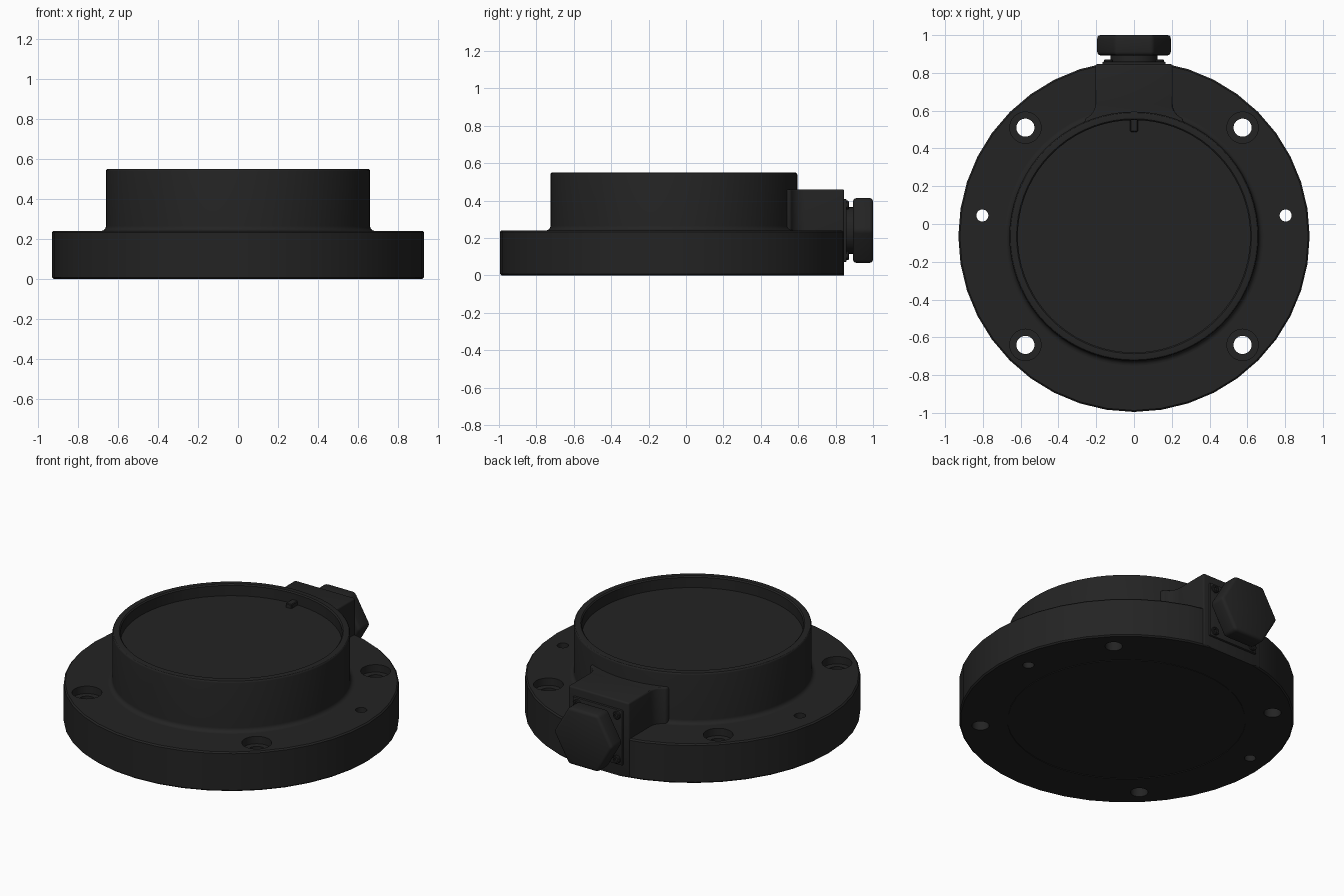
import bpy, bmesh, math
from mathutils import Matrix, Vector

if "Cube" in bpy.data.objects:
    bpy.data.objects.remove(bpy.data.objects["Cube"])

CY = -0.065      # centre of the round body
PORT_Z = 0.24    # height of the cable port axis
BACK = 0.845     # flat rear face

black = bpy.data.materials.new("matte black")
black.use_nodes = True
black.diffuse_color = (0.017, 0.017, 0.017, 1)
black.node_tree.nodes["Principled BSDF"].inputs["Base Color"].default_value = black.diffuse_color


def make(name, bm):
    bmesh.ops.recalc_face_normals(bm, faces=bm.faces)
    mesh = bpy.data.meshes.new(name)
    bm.to_mesh(mesh)
    bm.free()
    mesh.materials.append(black)
    obj = bpy.data.objects.new(name, mesh)
    bpy.context.collection.objects.link(obj)
    return obj


def lathe(name, profile, steps, location, to_back=False):
    """Revolve (radius, height) points; to_back lays the axis along +y."""
    bm = bmesh.new()
    verts = [bm.verts.new((0, -r, z)) for r, z in profile]
    edges = [bm.edges.new(pair) for pair in zip(verts, verts[1:])]
    bmesh.ops.spin(bm, geom=verts + edges, axis=(0, 0, 1), cent=(0, 0, 0),
                   angle=math.tau, steps=steps)
    bmesh.ops.remove_doubles(bm, verts=bm.verts, dist=0.0001)
    if to_back:
        bm.transform(Matrix.Rotation(-math.pi / 2, 4, 'X'))
    bm.transform(Matrix.Translation(location))
    return make(name, bm)


def box(name, low, high):
    bm = bmesh.new()
    low, high = Vector(low), Vector(high)
    bmesh.ops.create_cube(bm, size=1)
    bm.transform(Matrix.Translation((low + high) / 2) @ Matrix.Diagonal((high - low).to_4d()))
    return make(name, bm)


def apply(obj, mod):
    bpy.context.view_layer.objects.active = obj
    bpy.ops.object.modifier_apply(modifier=mod.name)


def bevel(obj, width, segments=2):
    mod = obj.modifiers.new("round edges", 'BEVEL')
    mod.width, mod.segments = width, segments
    mod.limit_method, mod.angle_limit = 'ANGLE', math.radians(35)
    apply(obj, mod)


def cut(obj, cutter):
    mod = obj.modifiers.new("cut", 'BOOLEAN')
    mod.operation, mod.solver, mod.object = 'DIFFERENCE', 'EXACT', cutter
    apply(obj, mod)
    bpy.data.objects.remove(cutter)


def arc(cx, cy, radius, start, end, n=6):
    angles = [math.radians(start + (end - start) * i / n) for i in range(n + 1)]
    return [(cx + radius * math.cos(a), cy + radius * math.sin(a)) for a in angles]


# Flange with a fine seam groove underneath
flange = lathe("flange",
               [(0, 0), (0.657, 0), (0.657, 0.004), (0.663, 0.004), (0.663, 0),
                (0.922, 0), (0.93, 0.008), (0.93, 0.232), (0.922, 0.24), (0, 0.24)],
               40, (0, CY, 0))

# Flat rear face and mounting holes
cut(flange, box("rear_cutter", (-0.6, BACK, -0.1), (0.6, 1.2, 0.5)))
for side in (-1, 1):
    for dy in (-0.575, 0.575):
        cut(flange, lathe("bolt_cutter",
                          [(0, -0.1), (0.048, -0.1), (0.048, 0.195), (0.083, 0.195),
                           (0.083, 0.4), (0, 0.4)], 32, (side * 0.575, CY + dy, 0)))
    cut(flange, lathe("pin_cutter", [(0, -0.1), (0.032, -0.1), (0.032, 0.4), (0, 0.4)],
                      24, (side * 0.803, 0.045, 0)))

# Raised barrel with base fillet, rounded rim and recessed top
fillet = arc(0.685, 0.265, 0.025, 270, 180)
rim = arc(0.648, 0.538, 0.012, 0, 90, 3)
barrel = lathe("barrel",
               [(0, 0.1), (0.6, 0.1), (0.6, 0.22), (0.685, 0.235)] + fillet + rim +
               [(0.622, 0.55), (0.615, 0.543), (0.615, 0.48), (0, 0.48)],
               72, (0, CY, 0))

# Locating key on the recess floor
key = box("locating_key", (-0.02, 0.488, 0.47), (0.02, 0.56, 0.505))
bevel(key, 0.004, 1)

# Cable housing that flares into the barrel
flare = arc(0.285, 0.635, 0.08, 180, 250)
right_side = [(0.205, BACK + 0.001)] + flare + [(0.29, 0.4)]
outline = right_side + [(-x, y) for x, y in reversed(right_side)]
bm = bmesh.new()
base = bm.faces.new([bm.verts.new((x, y, 0.002)) for x, y in outline])
extruded = bmesh.ops.extrude_face_region(bm, geom=[base])["geom"]
bmesh.ops.translate(bm, vec=(0, 0, 0.458),
                    verts=[v for v in extruded if isinstance(v, bmesh.types.BMVert)])
housing = make("cable_housing", bm)
bevel(housing, 0.01, 3)

# Connector flange plate with four socket screws
plate = box("connector_plate", (-0.168, BACK - 0.01, PORT_Z - 0.168),
            (0.168, BACK + 0.014, PORT_Z + 0.168))
bevel(plate, 0.006)
for sx in (-1, 1):
    for sz in (-1, 1):
        lathe("plate_screw", [(0, 0), (0.024, 0), (0.024, 0.012), (0.02, 0.016),
                              (0.012, 0.016), (0.012, 0.006), (0, 0.006)], 16,
              (sx * 0.135, BACK + 0.01, PORT_Z + sz * 0.135), to_back=True)

# Connector neck and hexagonal cap
lathe("connector_neck", [(0, 0), (0.125, 0), (0.125, 0.09), (0, 0.09)], 32,
      (0, BACK, PORT_Z), to_back=True)
bm = bmesh.new()
bmesh.ops.create_cone(bm, cap_ends=True, segments=6, radius1=0.2, radius2=0.2, depth=0.107)
# turn the tips sideways whatever their starting angle
first = max(bm.verts, key=lambda v: v.co.x)
bm.transform(Matrix.Rotation(-math.atan2(first.co.y, first.co.x), 4, 'Z'))
bm.transform(Matrix.Translation((0, 0.9465, PORT_Z)) @ Matrix.Rotation(-math.pi / 2, 4, 'X'))
cap = make("hex_cap", bm)
bevel(cap, 0.018, 3)

# Smooth shading with sharp edges kept
for obj in bpy.context.scene.objects:
    obj.select_set(obj.type == 'MESH')
bpy.context.view_layer.objects.active = flange
bpy.ops.object.shade_smooth_by_angle(angle=math.radians(30))
